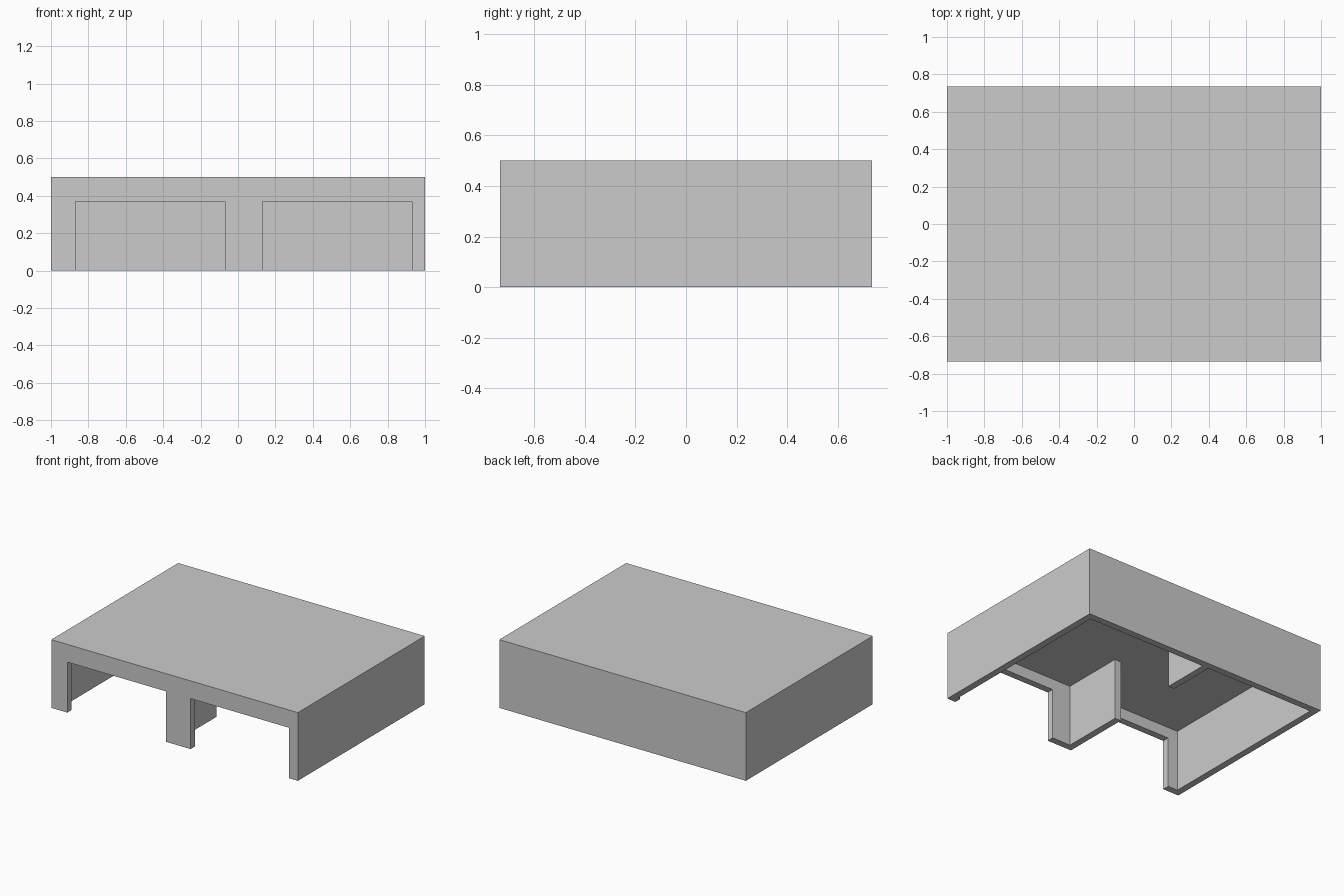
import bpy, bmesh

if "Cube" in bpy.data.objects:
    bpy.data.objects.remove(bpy.data.objects["Cube"])

W, D, H = 1.0, 0.735, 0.5      # half width, half depth, height
T = 0.05                       # wall and roof thickness


def prism(name, outline, z0, z1):
    """Extrude a plan outline from z0 up to z1."""
    bm = bmesh.new()
    face = bm.faces.new([bm.verts.new((x, y, z0)) for x, y in outline])
    top = bmesh.ops.extrude_face_region(bm, geom=[face])["geom"]
    for v in top:
        if isinstance(v, bmesh.types.BMVert):
            v.co.z = z1
    bmesh.ops.recalc_face_normals(bm, faces=bm.faces)
    mesh = bpy.data.meshes.new(name)
    bm.to_mesh(mesh)
    bm.free()
    obj = bpy.data.objects.new(name, mesh)
    bpy.context.collection.objects.link(obj)
    return obj


def rect(x0, x1, y0, y1):
    return [(x0, y0), (x1, y0), (x1, y1), (x0, y1)]


def cut(target, cutter):
    """Subtract the cutter, then remove it."""
    cutter.hide_render = True
    mod = target.modifiers.new("cut", "BOOLEAN")
    mod.operation = "DIFFERENCE"
    mod.solver = "EXACT"
    mod.object = cutter
    bpy.context.view_layer.objects.active = target
    bpy.ops.object.modifier_apply(modifier=mod.name)
    bpy.data.objects.remove(cutter)


# Solid block of the building
garage = prism("garage_shell", rect(-W, W, -D, D), 0, H)

# Interior, leaving a dividing wall with a full-height gap in the middle
x, y = W - T, D - T
left, right = -0.07, -0.02
interior = [(-x, -y), (left, -y), (left, -0.22), (right, -0.22), (right, -y), (x, -y),
            (x, y), (right, y), (right, 0.33), (left, 0.33), (left, y), (-x, y)]
cut(garage, prism("interior_cutter", interior, -0.1, H - T))

# Two door openings in the front wall
for x0 in (-0.87, 0.13):
    cut(garage, prism("door_cutter", rect(x0, x0 + 0.8, -D - 0.1, -y + 0.02), -0.1, 0.37))
